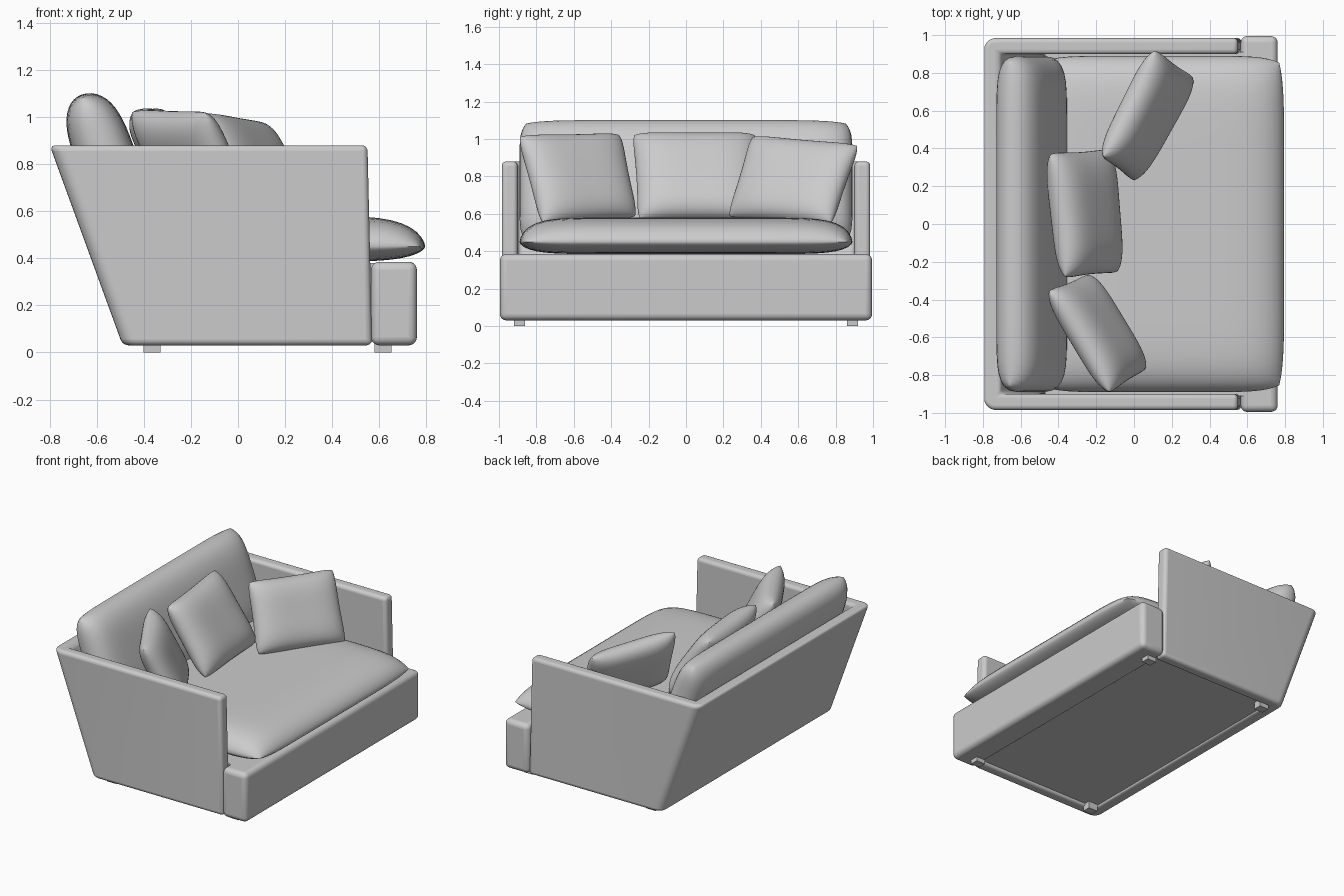
import bpy, bmesh, math
from mathutils import Vector

if "Cube" in bpy.data.objects:
    bpy.data.objects.remove(bpy.data.objects["Cube"], do_unlink=True)

fabric = bpy.data.materials.new("grey_fabric")
fabric.use_nodes = True
fabric.diffuse_color = (0.6, 0.6, 0.6, 1)
fabric.node_tree.nodes["Principled BSDF"].inputs["Base Color"].default_value = (0.6, 0.6, 0.6, 1)


def finish(name, bm, bevel=0, angle=45):
    """Turn a bmesh into a smooth-shaded object with optional rounded edges."""
    bmesh.ops.recalc_face_normals(bm, faces=bm.faces)
    mesh = bpy.data.meshes.new(name)
    bm.to_mesh(mesh)
    bm.free()
    obj = bpy.data.objects.new(name, mesh)
    bpy.context.collection.objects.link(obj)
    mesh.materials.append(fabric)
    if bevel:
        mod = obj.modifiers.new("rounding", "BEVEL")
        mod.width, mod.segments = bevel, 5
        mod.limit_method, mod.angle_limit = "ANGLE", math.radians(angle)
    bpy.ops.object.select_all(action="DESELECT")
    obj.select_set(True)
    bpy.context.view_layer.objects.active = obj
    bpy.ops.object.shade_smooth_by_angle(angle=math.radians(50))
    return obj


def box(name, low, high, bevel=0):
    bm = bmesh.new()
    bmesh.ops.create_cube(bm, size=1)
    for v in bm.verts:
        v.co = [a + (b - a) * (c + 0.5) for a, b, c in zip(low, high, v.co)]
    return finish(name, bm, bevel)


def cushion(name, corners, front, back, power=(4, 4), edge=0.5, pinch=0.0, n=28):
    """Two bulging skins joined in a seam around a four-cornered outline."""
    a, b, c, d = map(Vector, corners)
    normal = (b - a).cross(d - a).normalized()
    bm = bmesh.new()
    steps = [math.sin(math.pi * (i / n - 0.5)) for i in range(n + 1)]
    for depth in (front, -back):
        rows = []
        for v in steps:
            row = []
            for u in steps:
                s = u * (1 - 0.04 * v ** 8 - pinch * (1 - v * v))
                t = v * (1 - 0.04 * u ** 8 - pinch * (1 - u * u))
                p = a.lerp(b, (s + 1) / 2).lerp(d.lerp(c, (s + 1) / 2), (t + 1) / 2)
                swell = max(0, (1 - abs(u) ** power[0]) * (1 - abs(v) ** power[1])) ** edge
                row.append(bm.verts.new(p + normal * depth * swell))
            rows.append(row)
        for r, q in zip(rows, rows[1:]):
            for i in range(n):
                bm.faces.new((r[i], r[i + 1], q[i + 1], q[i]))
    bmesh.ops.remove_doubles(bm, verts=bm.verts, dist=0.0005)
    return finish(name, bm)


# U-shaped shell: two arms and a back that leans outward towards the top
def shell_outline(front, rear, z):
    half = [(front, 0.9), (front, 0.985), (rear, 0.985)]
    inner = rear + 0.09
    pts = half + [(x, -y) for x, y in reversed(half)] + [(inner, -0.9), (inner, 0.9)]
    return [(x, y, z) for x, y in pts]


bm = bmesh.new()
lower = [bm.verts.new(p) for p in shell_outline(0.57, -0.49, 0.03)]
upper = [bm.verts.new(p) for p in shell_outline(0.55, -0.80, 0.88)]
bm.faces.new(lower)
bm.faces.new(upper)
count = len(lower)
for i in range(count):
    j = (i + 1) % count
    bm.faces.new((lower[i], lower[j], upper[j], upper[i]))
rear_edges = [bm.edges.get((lower[i], upper[i])) for i in (2, 3)]
bmesh.ops.bevel(bm, geom=rear_edges, offset=0.06, segments=6, profile=0.5, affect="EDGES")
finish("arm_and_back_shell", bm, 0.025)

# Base and feet
box("front_rail", (0.565, -0.995, 0.03), (0.76, 0.995, 0.385), 0.035)
box("seat_base", (-0.47, -0.91, 0.05), (0.6, 0.91, 0.38))
for fx, xname in ((-0.365, "back"), (0.615, "front")):
    for fy, yname in ((0.89, "left"), (-0.89, "right")):
        box(f"{xname}_{yname}_foot", (fx - 0.036, fy - 0.03, 0), (fx + 0.036, fy + 0.03, 0.06))

# Main cushions
cushion("seat_cushion",
        [(-0.52, -0.89, 0.45), (0.795, -0.89, 0.45), (0.795, 0.89, 0.45), (-0.52, 0.89, 0.45)],
        0.13, 0.065, (6, 10), 0.6)
cushion("back_cushion",
        [(-0.43, -0.89, 0.44), (-0.43, 0.89, 0.44), (-0.665, 0.89, 1.095), (-0.665, -0.89, 1.095)],
        0.135, 0.12, (14, 4))

# Loose pillows
cushion("middle_pillow",
        [(-0.37, -0.29, 1.03), (-0.45, 0.38, 1.03), (-0.13, 0.40, 0.57), (-0.08, -0.26, 0.57)],
        0.10, 0.10, pinch=0.03)
cushion("left_pillow",
        [(-0.17, 0.35, 1.02), (0.11, 0.93, 0.97), (0.32, 0.78, 0.54), (0.0, 0.22, 0.58)],
        0.09, 0.09, pinch=0.03)
cushion("right_pillow",
        [(-0.13, -0.90, 1.02), (-0.46, -0.35, 1.03), (-0.24, -0.26, 0.58), (0.07, -0.77, 0.54)],
        0.09, 0.09, pinch=0.03)
